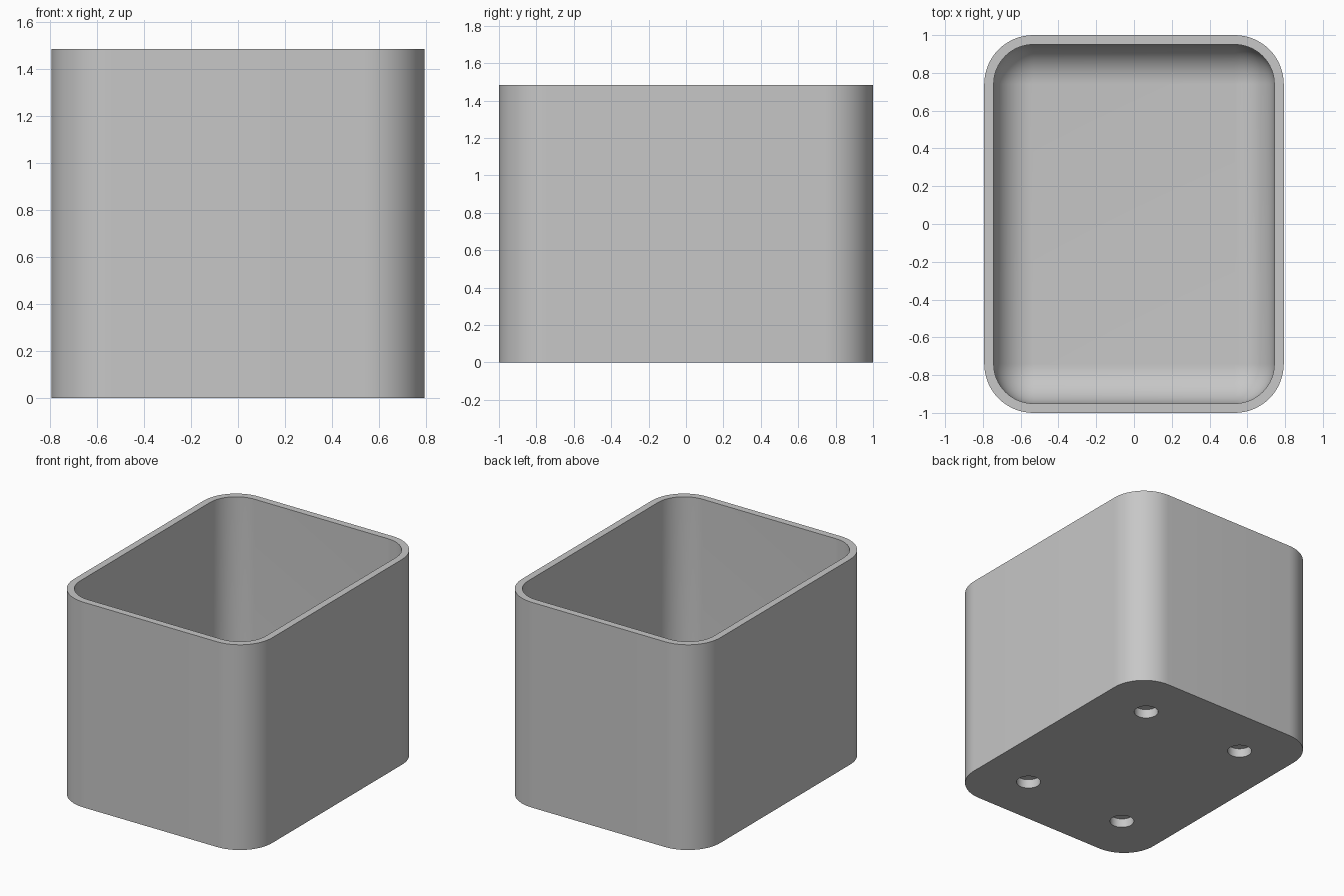
import bpy, bmesh
from math import sin, cos, pi, radians
from mathutils import Matrix

cube = bpy.data.objects.get("Cube")
if cube:
    bpy.data.objects.remove(cube, do_unlink=True)

HALF_X, HALF_Y, HEIGHT = 0.793, 1.0, 1.483
OUTER_R, WALL, FLOOR = 0.26, 0.05, 0.10
INNER_R = OUTER_R - WALL
HOLE_X, HOLE_Y, HOLE_R, HOLE_DEPTH = 0.413, 0.62, 0.081, 0.065
STEPS = 16

grey = bpy.data.materials.new("light grey plastic")
grey.use_nodes = True
colour = (0.57, 0.57, 0.57, 1)
grey.diffuse_color = colour
grey.node_tree.nodes["Principled BSDF"].inputs["Base Color"].default_value = colour


def make_object(name, bm):
    mesh = bpy.data.meshes.new(name)
    bmesh.ops.recalc_face_normals(bm, faces=bm.faces)
    bm.to_mesh(mesh)
    bm.free()
    obj = bpy.data.objects.new(name, mesh)
    bpy.context.collection.objects.link(obj)
    mesh.materials.append(grey)
    return obj


def rounded_ring(bm, radius, z):
    """Rounded rectangle whose corner centres stay fixed while the radius varies."""
    ring = []
    corners = [(1, 1), (-1, 1), (-1, -1), (1, -1)]
    for quarter, (sx, sy) in enumerate(corners):
        for i in range(STEPS + 1):
            a = (quarter + i / STEPS) * pi / 2
            ring.append(bm.verts.new((sx * (HALF_X - OUTER_R) + radius * cos(a),
                                      sy * (HALF_Y - OUTER_R) + radius * sin(a), z)))
    return ring


# Open box: outer wall, rim, inner wall and the fillet down to the floor
profile = [(OUTER_R, 0), (OUTER_R, HEIGHT), (INNER_R, HEIGHT)]
for i in range(STEPS + 1):
    a = i / STEPS * pi / 2
    profile.append((INNER_R * cos(a), FLOOR + INNER_R * (1 - sin(a))))
bm = bmesh.new()
rings = [rounded_ring(bm, r, z) for r, z in profile]
for low, high in zip(rings, rings[1:]):
    for i in range(len(low)):
        j = (i + 1) % len(low)
        bm.faces.new((low[i], low[j], high[j], high[i]))
bm.faces.new(rings[0])
bm.faces.new(rings[-1])
bmesh.ops.remove_doubles(bm, verts=bm.verts, dist=0.0001)
box = make_object("open_box", bm)

# Four blind round holes in the underside
bm = bmesh.new()
for sx in (-1, 1):
    for sy in (-1, 1):
        bmesh.ops.create_cone(bm, cap_ends=True, segments=40, radius1=HOLE_R, radius2=HOLE_R,
                              depth=2 * HOLE_DEPTH,
                              matrix=Matrix.Translation((sx * HOLE_X, sy * HOLE_Y, 0)))
cutter = make_object("hole_cutter", bm)
cutter.hide_render = True

bpy.ops.object.select_all(action="DESELECT")
box.select_set(True)
bpy.context.view_layer.objects.active = box
cut = box.modifiers.new("underside holes", "BOOLEAN")
cut.operation, cut.solver, cut.object = "DIFFERENCE", "EXACT", cutter
bpy.ops.object.modifier_apply(modifier=cut.name)
bpy.data.objects.remove(cutter, do_unlink=True)
bpy.ops.object.shade_smooth_by_angle(angle=radians(30))
